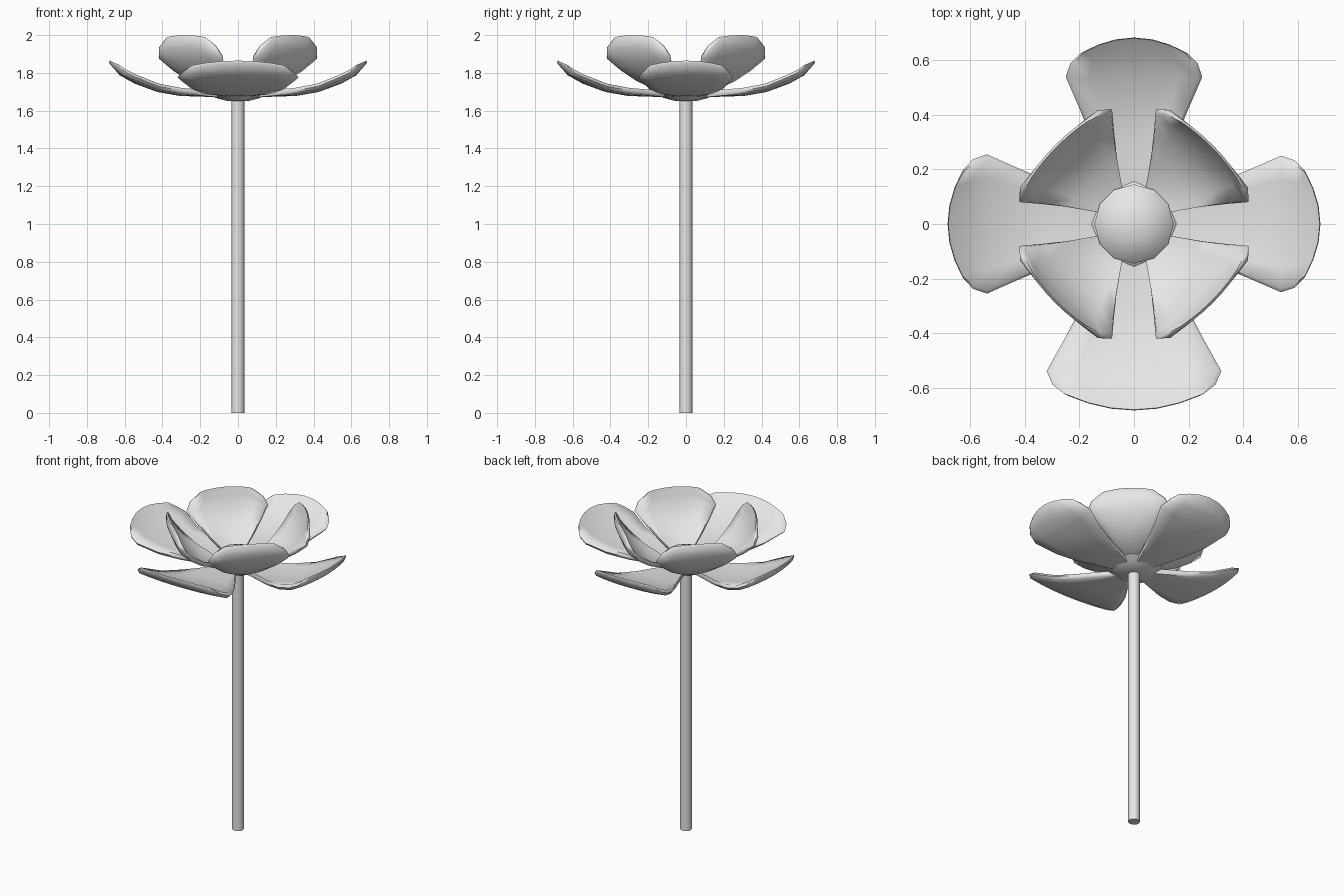
import bpy, bmesh, math
from mathutils import Matrix, Vector

cube = bpy.data.objects.get("Cube")
if cube:
    bpy.data.objects.remove(cube, do_unlink=True)

grey = bpy.data.materials.new("plain_grey")
grey.use_nodes = True
grey.diffuse_color = (0.8, 0.8, 0.8, 1)
grey.node_tree.nodes["Principled BSDF"].inputs["Base Color"].default_value = (0.8, 0.8, 0.8, 1)


def finish(name, bm, angle):
    """Turn a bmesh into a smooth-shaded object."""
    bmesh.ops.recalc_face_normals(bm, faces=bm.faces[:])
    mesh = bpy.data.meshes.new(name)
    bm.to_mesh(mesh)
    bm.free()
    mesh.materials.append(grey)
    obj = bpy.data.objects.new(name, mesh)
    bpy.context.collection.objects.link(obj)
    bpy.ops.object.select_all(action='DESELECT')
    obj.select_set(True)
    bpy.context.view_layer.objects.active = obj
    bpy.ops.object.shade_smooth_by_angle(angle=math.radians(angle))
    return obj


def lathe(name, profile, sides, angle=50):
    """Spin an (r, z) profile that starts and ends on the axis."""
    bm = bmesh.new()
    verts = [bm.verts.new((r, 0, z)) for r, z in profile]
    edges = [bm.edges.new(pair) for pair in zip(verts, verts[1:])]
    bmesh.ops.spin(bm, geom=verts + edges, cent=(0, 0, 0), axis=(0, 0, 1),
                   angle=math.tau, steps=sides)
    bmesh.ops.remove_doubles(bm, verts=bm.verts[:], dist=0.0005)
    return finish(name, bm, angle)


def petal(name, rows, back, degrees, widen=1.0):
    """Loft a cupped petal with a rounded rim.
    Each row: centre r, centre z, half width, edge r, edge z."""
    steps = [-0.94, -0.65, -0.33, 0, 0.33, 0.65, 0.94]
    # cross-section as (position across, share of the thickness)
    section = ([(-1, 0.5)] + [(t, 0) for t in steps]
               + [(1, 0.5)] + [(t, 1) for t in reversed(steps)])
    turn = Matrix.Rotation(math.radians(degrees), 3, 'Z')
    bm = bmesh.new()
    loops = []
    for i, (rc, zc, half, re, ze) in enumerate(rows):
        if i > 1:
            half *= widen
        tip = 0.4 if i == len(rows) - 1 else 1.0
        ring = []
        for t, depth in section:
            p = Vector((rc + (re - rc) * t * t, half * t, zc + (ze - zc) * t * t))
            ring.append(bm.verts.new(turn @ (p + Vector(back) * depth * tip)))
        loops.append(ring)
    n = len(section)
    for a, b in zip(loops, loops[1:]):
        for j in range(n):
            k = (j + 1) % n
            bm.faces.new((a[j], a[k], b[k], b[j]))
    # close both ends with strips between upper and lower skin
    for ring in (loops[0], loops[-1]):
        bm.faces.new((ring[0], ring[1], ring[-1]))
        for j in range(1, len(steps)):
            bm.faces.new((ring[j], ring[j + 1], ring[n - 1 - j], ring[n - j]))
        bm.faces.new((ring[len(steps)], ring[len(steps) + 1], ring[len(steps) + 2]))
    return finish(name, bm, 60)


# Stem
lathe("stem", [(0, 0), (0.034, 0), (0.034, 1.68), (0, 1.68)], 16)

# Cup under the petals and the low domed middle
lathe("receptacle", [(0, 1.648), (0.06, 1.652), (0.12, 1.668), (0.163, 1.697),
                     (0.14, 1.72), (0, 1.73)], 8)
lathe("flower_centre", [(0, 1.70), (0.135, 1.71), (0.145, 1.735), (0.115, 1.765),
                        (0.06, 1.788), (0, 1.795)], 12)

# Outer petals: wide and low, the front one is broader
outer_rows = [
    (0.03, 1.697, 0.04, 0.03, 1.697),
    (0.12, 1.703, 0.07, 0.12, 1.705),
    (0.30, 1.709, 0.15, 0.30, 1.722),
    (0.42, 1.730, 0.20, 0.42, 1.745),
    (0.54, 1.774, 0.25, 0.535, 1.792),
    (0.62, 1.819, 0.233, 0.585, 1.815),
    (0.68, 1.865, 0.20, 0.62, 1.838),
]
for side, deg, widen in (("left", 0, 1), ("back", 90, 1),
                         ("right", 180, 1.02), ("front", 270, 1.28)):
    petal("outer_petal_" + side, outer_rows, (0.007, 0, -0.031), deg, widen)

# Inner petals: upright and cupped, on the diagonals
inner_rows = [
    (0.03, 1.705, 0.035, 0.03, 1.705),
    (0.12, 1.718, 0.064, 0.12, 1.725),
    (0.22, 1.753, 0.135, 0.215, 1.778),
    (0.302, 1.813, 0.193, 0.287, 1.838),
    (0.358, 1.887, 0.24, 0.343, 1.897),
    (0.384, 1.95, 0.215, 0.366, 1.945),
    (0.400, 2.0, 0.15, 0.385, 1.988),
]
for side, deg in (("back_left", 45), ("back_right", 135),
                  ("front_right", 225), ("front_left", 315)):
    petal("inner_petal_" + side, inner_rows, (0.021, 0, -0.021), deg)
